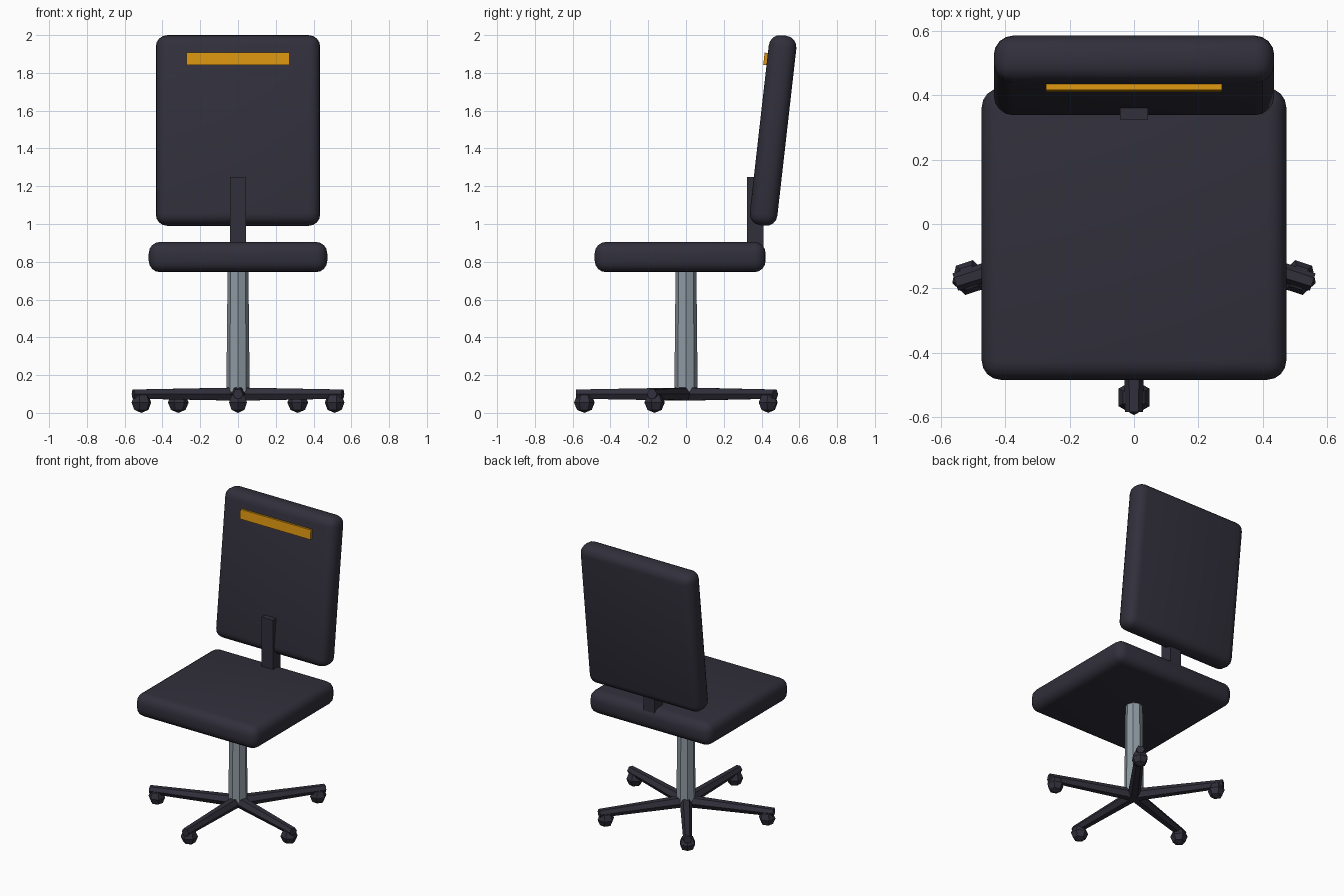
import bpy, math
from mathutils import Matrix, Vector

if "Cube" in bpy.data.objects:
    bpy.data.objects.remove(bpy.data.objects["Cube"])


def material(name, rgb):
    m = bpy.data.materials.new(name)
    m.diffuse_color = (*rgb, 1)
    m.use_nodes = True
    m.node_tree.nodes["Principled BSDF"].inputs["Base Color"].default_value = m.diffuse_color
    return m


DARK = material("dark_charcoal", (0.031, 0.029, 0.044))
STEEL = material("steel_grey", (0.27, 0.32, 0.36))
ORANGE = material("orange", (0.68, 0.29, 0.005))


def finish(name, mat):
    ob = bpy.context.object
    ob.name = name
    ob.data.materials.append(mat)
    return ob


def box(name, size, loc, mat, tilt=0, bevel=0):
    bpy.ops.mesh.primitive_cube_add(size=1, location=loc, rotation=(tilt, 0, 0))
    ob = finish(name, mat)
    ob.scale = size
    bpy.ops.object.transform_apply(location=False, rotation=False, scale=True)
    if bevel:
        mod = ob.modifiers.new("round", 'BEVEL')
        mod.width, mod.segments = bevel, 4
        bpy.ops.object.modifier_apply(modifier=mod.name)
        bpy.ops.object.shade_smooth_by_angle(angle=math.radians(35))
    return ob


# Cushions
TILT = -0.113
back_centre = Vector((0, 0.461, 1.495))
box("seat", (0.945, 0.905, 0.16), (0, -0.031, 0.825), DARK, bevel=0.06)
box("backrest", (0.87, 0.147, 1.012), back_centre, DARK, TILT, 0.06)

# Stripe lying on the front of the backrest
offset = Matrix.Rotation(TILT, 3, 'X') @ Vector((0, -0.076, 0.372))
box("headrest_stripe", (0.546, 0.03, 0.065), back_centre + offset, ORANGE, TILT)

# Post joining seat and backrest
box("back_post", (0.087, 0.087, 0.42), (0, 0.367, 1.04), DARK)

# Eight-sided tapered column
bpy.ops.mesh.primitive_cone_add(vertices=8, radius1=0.062, radius2=0.055,
                                depth=0.67, location=(0, 0, 0.425))
finish("column", STEEL)

# Five-arm base with casters
ARM = 0.583
for i in range(5):
    a = math.radians(-90 + 72 * i)
    d = Vector((math.cos(a), math.sin(a), 0))
    bpy.ops.mesh.primitive_cone_add(vertices=6, radius1=0.040, radius2=0.028, depth=ARM,
                                    location=d * ARM / 2 + Vector((0, 0, 0.0995)),
                                    rotation=(0, math.pi / 2, a))
    finish(f"base_arm_{i + 1}", DARK)
    bpy.ops.mesh.primitive_uv_sphere_add(segments=6, ring_count=4, radius=0.055,
                                         location=d * 0.538 + Vector((0, 0, 0.055)),
                                         rotation=(0, 0, a + math.pi / 2))
    finish(f"caster_{i + 1}", DARK)
